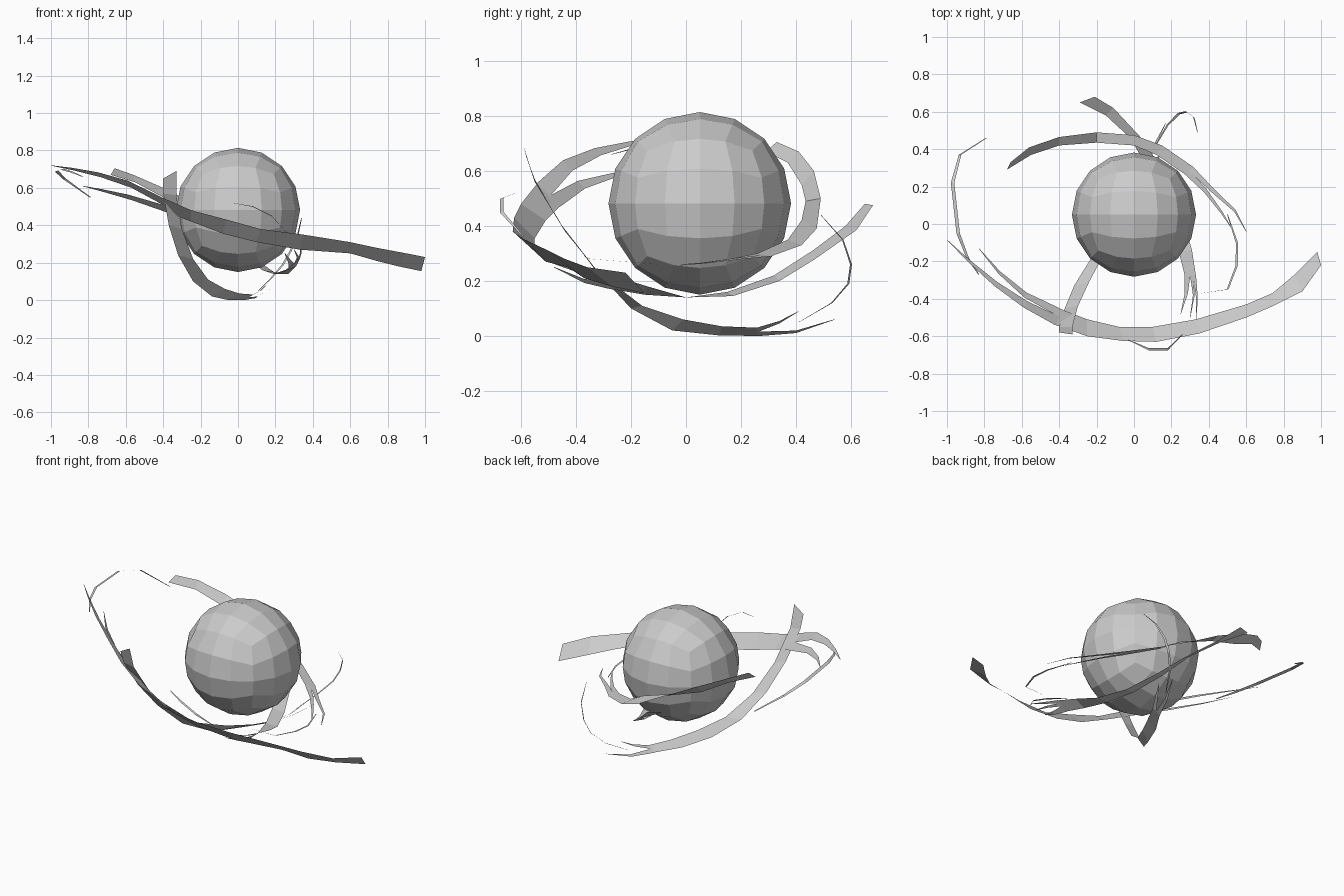
import bpy, bmesh, math
from mathutils import Vector as V


def finish(name, bm):
    me = bpy.data.meshes.new(name)
    bm.to_mesh(me)
    bm.free()
    ob = bpy.data.objects.new(name, me)
    bpy.context.collection.objects.link(ob)
    return ob


def strip(bm, left, right):
    """Flat faces between two edge paths; a final shared point makes a tip."""
    a = [bm.verts.new(p) for p in left]
    b = [bm.verts.new(p) for p in right]
    for i in range(len(a) - 1):
        bm.faces.new((a[i], a[i + 1], b[i + 1], b[i]))


def taper(bm, path, across, widths):
    """Strip along a centre path with changing width."""
    across = V(across).normalized()
    pts = [V(p) for p in path]
    strip(bm, [p - across * w / 2 for p, w in zip(pts, widths)],
          [p + across * w / 2 for p, w in zip(pts, widths)])


def ribbon(name, left, right, prongs, flip=False):
    """Wide band whose end splits into tapering prongs (start, end, path)."""
    bm = bmesh.new()
    strip(bm, left, right)
    l, r = V(left[-1]), V(right[-1])
    for f0, f1, path in prongs:
        base = l.lerp(r, (f0 + f1) / 2)
        w = (r - l).length * (f1 - f0)
        n = len(path)
        taper(bm, [base] + path, r - l,
              [w * (1 - i / n) + 0.003 for i in range(n + 1)])
    bmesh.ops.remove_doubles(bm, verts=bm.verts, dist=0.0005)
    if flip:
        bmesh.ops.reverse_faces(bm, faces=bm.faces)
    return finish(name, bm)


def strand(name, path, across=(0, 0, 1), w=0.014):
    bm = bmesh.new()
    n = len(path) - 1
    taper(bm, path, across,
          [w * (0.3 + 0.7 * math.sin(math.pi * i / n)) for i in range(n + 1)])
    return finish(name, bm)


# Faceted core ball: a gridded cube pushed out to a sphere
bm = bmesh.new()
bmesh.ops.create_cube(bm, size=2)
bmesh.ops.subdivide_edges(bm, edges=bm.edges[:], cuts=3, use_grid_fill=True)
for v in bm.verts:
    d = V([math.tan(c * math.pi / 4) for c in v.co])
    v.co = d.normalized() * 0.332 + V((0, 0.05, 0.482))
finish("core_ball", bm)

# Long front ribbon
ribbon("front_ribbon",
       [(.98, -.15, .155), (.86, -.27, .18), (.74, -.37, .21), (.6, -.43, .25),
        (.33, -.51, .27), (.1, -.55, .31), (-.08, -.55, .355),
        (-.25, -.51, .42), (-.38, -.46, .47)],
       [(1.0, -.22, .23), (.9, -.36, .25), (.74, -.44, .28), (.6, -.5, .31),
        (.35, -.585, .35), (.12, -.63, .38), (-.06, -.625, .43),
        (-.25, -.6, .48), (-.42, -.54, .555)],
       [(0, .45, [(-.58, -.38, .55), (-.72, -.26, .585), (-.83, -.13, .61)]),
        (.45, 1, [(-.58, -.43, .62), (-.74, -.32, .67), (-.88, -.2, .70),
                  (-1.0, -.085, .72)])], True)

# Back ribbon sweeping round to the right side
ribbon("back_ribbon",
       [(-.68, .29, .67), (-.55, .37, .63), (-.4, .42, .55), (-.2, .435, .49),
        (0, .42, .42), (.12, .37, .35), (.28, .26, .30)],
       [(-.66, .33, .705), (-.56, .41, .67), (-.4, .465, .60), (-.2, .49, .50),
        (0, .475, .39), (.15, .42, .33), (.31, .31, .29)],
       [(0, .5, [(.38, .18, .28), (.47, .06, .265), (.52, -.02, .26)]),
        (.5, 1, [(.42, .18, .28), (.54, .07, .265), (.6, -.04, .255)])])

# Ribbon rising behind and passing under the ball
ribbon("lower_ribbon",
       [(-.29, .65, .48), (-.15, .58, .40), (-.02, .46, .31), (.06, .32, .22),
        (.13, .15, .16), (.19, 0, .14), (.24, -.15, .15), (.27, -.27, .17)],
       [(-.21, .68, .475), (-.11, .62, .385), (.03, .47, .28), (.12, .34, .2),
        (.2, .17, .145), (.27, 0, .14), (.31, -.14, .18), (.33, -.27, .22)],
       [(0, .5, [(.28, -.37, .2), (.25, -.48, .25)]),
        (.5, .75, [(.32, -.38, .23), (.3, -.5, .27)]),
        (.75, 1, [(.335, -.38, .25), (.335, -.51, .3)])])

# Left ribbon dropping down beneath the ball
ribbon("left_ribbon",
       [(-.4, -.58, .65), (-.4, -.55, .57), (-.37, -.45, .40),
        (-.32, -.33, .24), (-.24, -.2, .10), (-.14, -.05, .02),
        (-.06, .12, .002), (.03, .26, 0)],
       [(-.33, -.59, .69), (-.33, -.55, .56), (-.3, -.44, .38),
        (-.24, -.31, .22), (-.16, -.16, .11), (-.07, -.01, .06),
        (.01, .13, .035), (.08, .26, .03)],
       [(0, .5, [(.1, .4, .015), (.17, .54, .06)]),
        (.5, 1, [(.12, .34, .05), (.16, .41, .09)])])

# Thin loose strands
strand("left_strand", [(-.83, -.27, .66), (-.89, -.18, .685), (-.94, -.05, .7),
                       (-.97, .22, .69), (-.93, .37, .65), (-.79, .46, .55)],
       (1, 0, .3), .02)
strand("right_strand", [(.5, .05, .26), (.55, -.1, .26), (.55, -.22, .27),
                        (.5, -.35, .28), (.36, -.37, .29)], (1, .3, 0))
strand("front_strand", [(-.03, -.62, .52), (.08, -.67, .5), (.18, -.67, .45),
                        (.26, -.59, .36)], (0, 1, .3))
strand("back_strand", [(.11, .41, .05), (.18, .53, .12), (.24, .59, .19),
                       (.28, .6, .26), (.32, .57, .35), (.34, .49, .44)],
       (1, -.6, 0))
